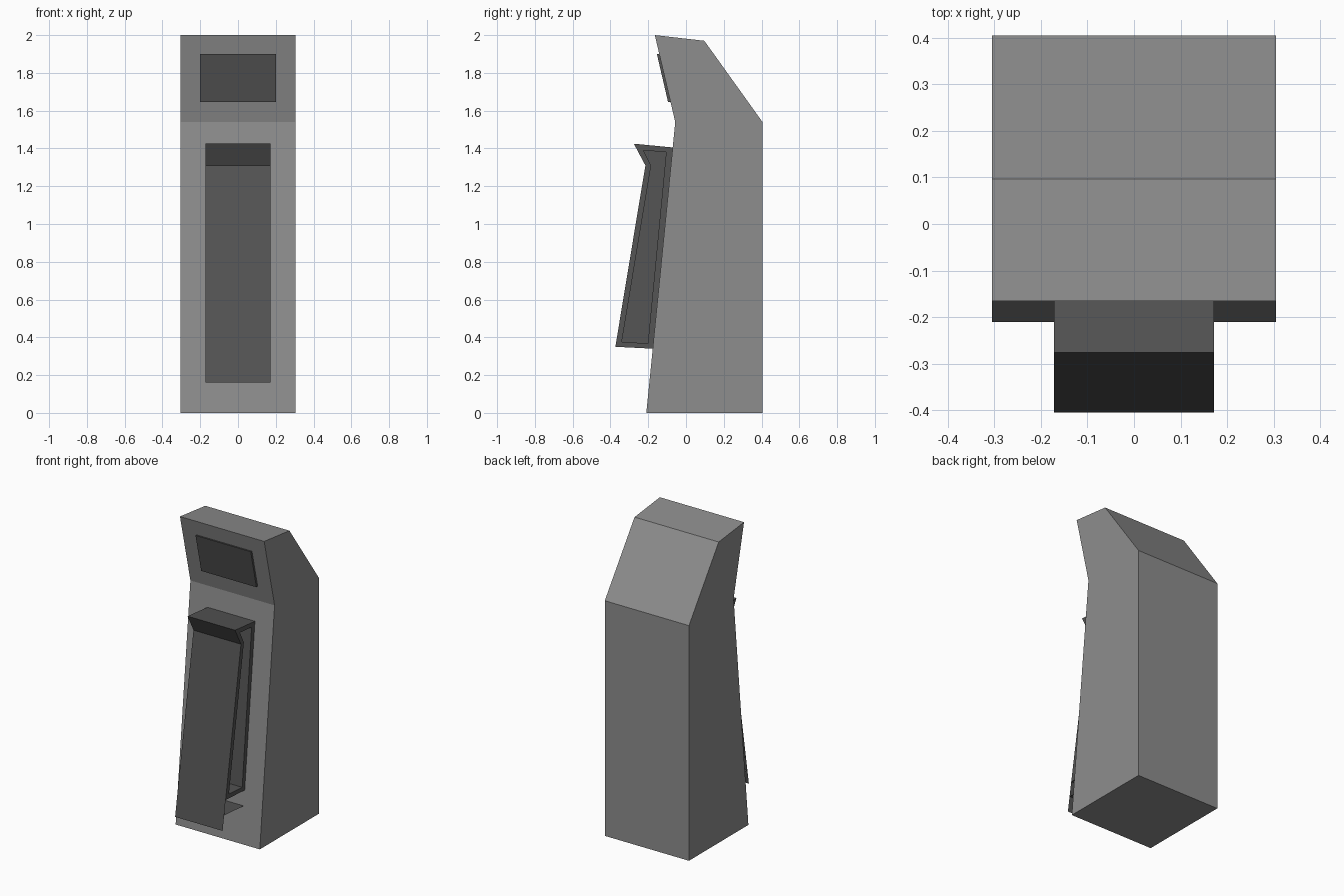
import bpy, bmesh

if "Cube" in bpy.data.objects:
    bpy.data.objects.remove(bpy.data.objects["Cube"])


def material(name, v):
    m = bpy.data.materials.new(name)
    m.diffuse_color = (v, v, v, 1)
    m.use_nodes = True
    m.node_tree.nodes["Principled BSDF"].inputs["Base Color"].default_value = m.diffuse_color
    return m


grey = material("mid grey", 0.27)
dark = material("dark grey", 0.09)


def finish(name, bm, mat, recalc=True):
    if recalc:
        bmesh.ops.recalc_face_normals(bm, faces=bm.faces)
    me = bpy.data.meshes.new(name)
    bm.to_mesh(me)
    bm.free()
    me.materials.append(mat)
    ob = bpy.data.objects.new(name, me)
    bpy.context.collection.objects.link(ob)
    return ob


def loop(bm, x, profile):
    return [bm.verts.new((x, y, z)) for y, z in profile]


def bridge(bm, a, b):
    n = len(a)
    for i in range(n):
        j = (i + 1) % n
        bm.faces.new((a[i], a[j], b[j], b[i]))


def prism(name, half_width, profile, mat):
    """Extrude a (y, z) side profile across x."""
    bm = bmesh.new()
    a, b = loop(bm, -half_width, profile), loop(bm, half_width, profile)
    bm.faces.new(a)
    bm.faces.new(b)
    bridge(bm, a, b)
    return finish(name, bm, mat)


def sheet(name, half_width, p, q, mat):
    """Flat sheet spanning x between two (y, z) points."""
    bm = bmesh.new()
    a, b = loop(bm, -half_width, (p, q)), loop(bm, half_width, (p, q))
    bm.faces.new((a[0], b[0], b[1], a[1]))
    return finish(name, bm, mat, recalc=False)


# Cabinet body
prism("cabinet_body", 0.305,
      [(-0.21, 0), (0.405, 0), (0.405, 1.54), (0.097, 1.97), (-0.165, 2.0), (-0.057, 1.54)], grey)

# Screen plate on the leaning head
prism("screen", 0.20,
      [(-0.154, 1.90), (-0.13, 1.897), (-0.07, 1.648), (-0.095, 1.645)], dark)

# Front housing with a deep recess in each side
W, DEPTH = 0.172, 0.15
outer = [(-0.276, 1.425), (-0.069, 1.405), (-0.176, 0.34), (-0.374, 0.35), (-0.215, 1.31)]
inner = [(-0.225, 1.39), (-0.105, 1.38), (-0.202, 0.368), (-0.34, 0.376), (-0.185, 1.31)]
bm = bmesh.new()
rims = []
for s in (-1, 1):
    rim = loop(bm, s * W, outer)
    mouth = loop(bm, s * W, inner)
    floor = loop(bm, s * (W - DEPTH), inner)
    bridge(bm, rim, mouth)
    bridge(bm, mouth, floor)
    bm.faces.new(floor)
    rims.append(rim)
bridge(bm, *rims)
finish("front_housing", bm, dark)

# Front apron hanging below the housing, and the shelf behind it
sheet("front_apron", W, (-0.405, 0.16), (-0.374, 0.35), dark)
sheet("lower_shelf", W, (-0.389, 0.256), (-0.186, 0.24), dark)
